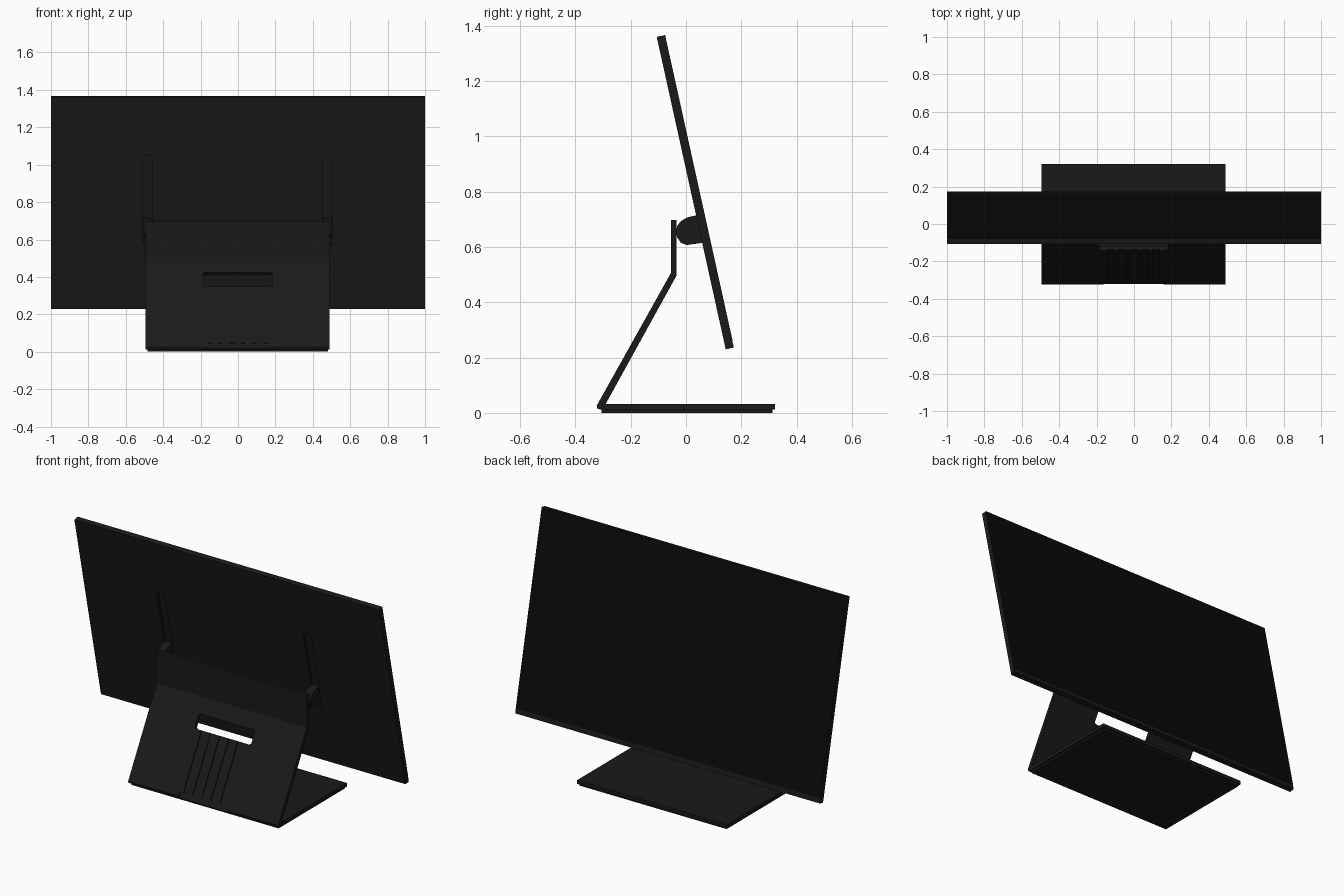
import bpy, bmesh
from math import sin, cos, pi, radians, atan2
from mathutils import Matrix, Vector

if "Cube" in bpy.data.objects:
    bpy.data.objects.remove(bpy.data.objects["Cube"])


def material(name, value):
    m = bpy.data.materials.new(name)
    m.diffuse_color = (value, value, value, 1)
    m.use_nodes = True
    m.node_tree.nodes["Principled BSDF"].inputs["Base Color"].default_value = m.diffuse_color
    return m


BODY = material("dark_plastic", 0.01)
GLASS = material("black_glass", 0.003)


def prism(name, pts, axis, a, b, mat=BODY, matrix=None):
    """Extrude a 2D outline: axis 'x' takes (y, z) points, axis 'y' takes (x, z) points."""
    bm = bmesh.new()
    place = (lambda p: (a, p[0], p[1])) if axis == 'x' else (lambda p: (p[0], a, p[1]))
    face = bm.faces.new([bm.verts.new(place(p)) for p in pts])
    ext = bmesh.ops.extrude_face_region(bm, geom=[face])
    move = Vector((b - a, 0, 0)) if axis == 'x' else Vector((0, b - a, 0))
    bmesh.ops.translate(bm, vec=move, verts=[v for v in ext['geom'] if isinstance(v, bmesh.types.BMVert)])
    bmesh.ops.recalc_face_normals(bm, faces=bm.faces)
    if matrix:
        bm.transform(matrix)
    me = bpy.data.meshes.new(name)
    bm.to_mesh(me)
    bm.free()
    ob = bpy.data.objects.new(name, me)
    bpy.context.collection.objects.link(ob)
    me.materials.append(mat)
    return ob


def rounded(x0, x1, z0, z1, r, n=6):
    """Outline of a rounded rectangle."""
    pts = []
    for i, (cx, cz) in enumerate([(x1 - r, z1 - r), (x0 + r, z1 - r), (x0 + r, z0 + r), (x1 - r, z0 + r)]):
        for k in range(n + 1):
            t = (i + k / n) * pi / 2
            pts.append((cx + r * cos(t), cz + r * sin(t)))
    return pts


def rect(x0, x1, z0, z1):
    return [(x0, z0), (x1, z0), (x1, z1), (x0, z1)]


def cut(ob, cutter):
    mod = ob.modifiers.new("cut", 'BOOLEAN')
    mod.operation = 'DIFFERENCE'
    mod.solver = 'EXACT'
    mod.object = cutter
    bpy.context.view_layer.objects.active = ob
    bpy.ops.object.modifier_apply(modifier=mod.name)
    bpy.data.objects.remove(cutter)


# Folded sheet stand: base, leaning back and upright lip
stand = prism("stand", [(-0.31, 0.012), (0.322, 0.012), (0.322, 0.033), (-0.29, 0.033),
                        (-0.034, 0.497), (-0.034, 0.697), (-0.055, 0.697), (-0.055, 0.505),
                        (-0.323, 0.026), (-0.321, 0.016)], 'x', -0.495, 0.49)

# Pad under the base
prism("base_pad", rect(-0.305, 0.312, 0, 0.0125), 'x', -0.485, 0.48)

# Handle slot, cable grooves and bottom notch, cut square to the leaning plate
lean = atan2(0.268, 0.479)
plate = Matrix.Translation((0, -0.323, 0.026)) @ Matrix.Rotation(-lean, 4, 'X')
along = lambda z: (z - 0.026) / cos(lean)
cut(stand, prism("slot_cutter", rounded(-0.188, 0.183, along(0.352), along(0.425), 0.015),
                 'y', -0.1, 0.1, matrix=plate))
for i in range(5):
    x = -0.003 + (i - 2) * 0.06
    cut(stand, prism("groove_cutter", rect(x - 0.019, x + 0.019, along(0.04), along(0.36)),
                     'y', -0.05, 0.006, matrix=plate))
cut(stand, prism("notch_cutter", rect(-0.163, 0.157, -0.05, along(0.047)),
                 'y', -0.05, 0.0065, matrix=plate))

# Tilted display: housing with two rounded recesses on its back
tilt = Matrix.Translation((0, 0.034, 0.798)) @ Matrix.Rotation(radians(12.45), 4, 'X')
housing = prism("display_housing", rect(-1, 1, -0.5785, 0.5785), 'y', -0.0155, 0.0145, matrix=tilt)
for s in (-1, 1):
    x = s * 0.481 - 0.002
    cut(housing, prism("recess_cutter", rounded(x - 0.025, x + 0.025, -0.23, 0.266, 0.0248),
                       'y', -0.05, -0.005, matrix=tilt))

# Glass front above a narrow chin
prism("display_glass", rect(-1, 1, -0.55, 0.5785), 'y', 0.0145, 0.0155, GLASS, tilt)

# Hinge lugs joining the stand lip to the display
for s, side in ((-1, "left"), (1, "right")):
    x = s * 0.481 - 0.002
    prism("hinge_lug_" + side, [(0.065, 0.717), (0.035, 0.714), (0.005, 0.707), (-0.018, 0.694),
                                (-0.032, 0.676), (-0.036, 0.656), (-0.032, 0.634), (-0.018, 0.615),
                                (0.002, 0.607), (0.075, 0.617)], 'x', x - 0.022, x + 0.022)
